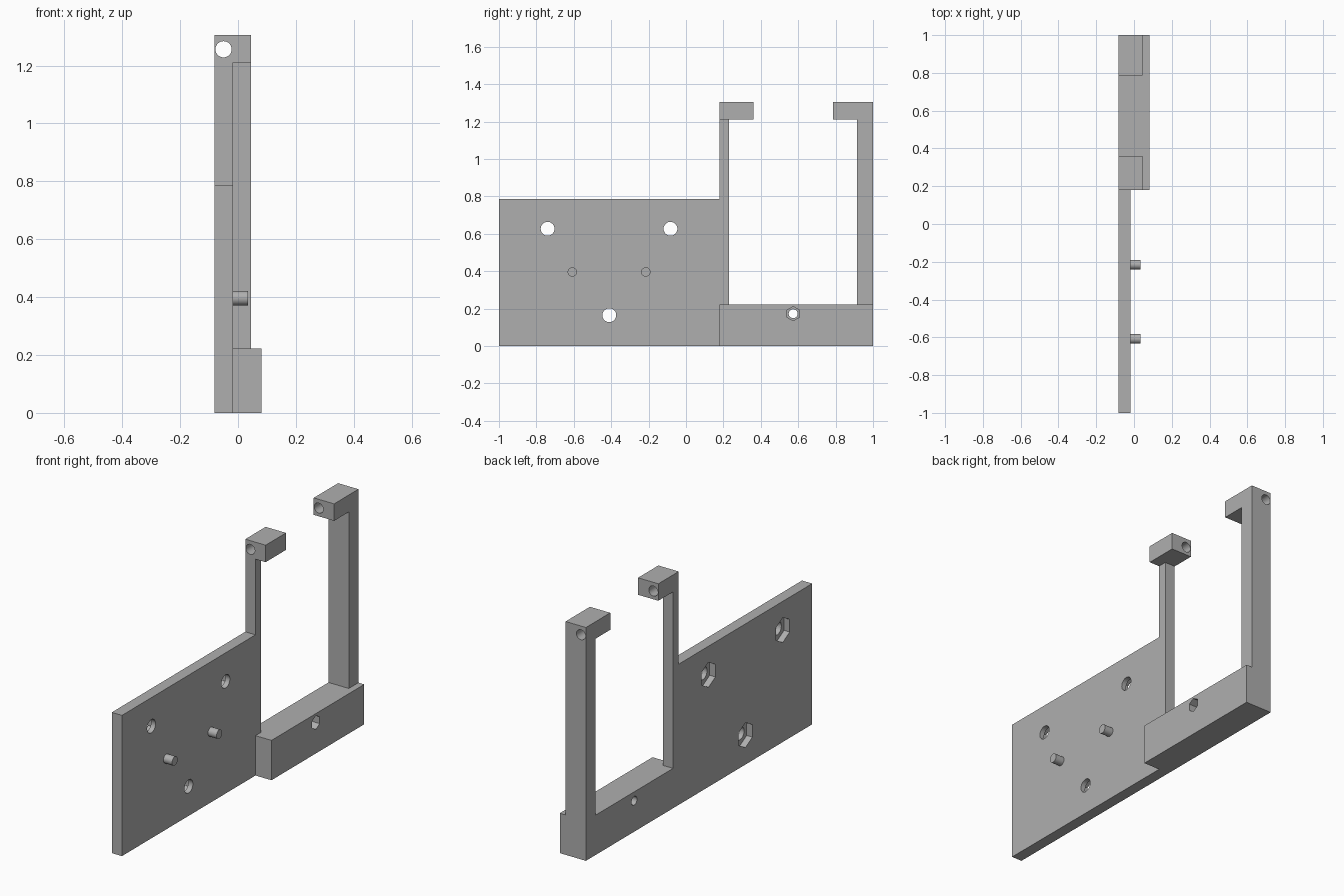
import bpy, bmesh, math
from mathutils import Matrix, Vector

cube = bpy.data.objects.get("Cube")
if cube:
    bpy.data.objects.remove(cube, do_unlink=True)

# One plain grey for the whole bracket
grey = bpy.data.materials.new("light_grey")
grey.use_nodes = True
colour = (0.43, 0.43, 0.43, 1)
grey.diffuse_color = colour
grey.node_tree.nodes["Principled BSDF"].inputs["Base Color"].default_value = colour

BACK, PLATE, HEAD, FRONT = -0.081, -0.018, 0.045, 0.081   # x levels
BAR_TOP, HEAD_LOW, TOP = 0.223, 1.21, 1.305               # z levels


def finish(name, bm):
    bmesh.ops.recalc_face_normals(bm, faces=bm.faces)
    mesh = bpy.data.meshes.new(name)
    bm.to_mesh(mesh)
    bm.free()
    mesh.materials.append(grey)
    obj = bpy.data.objects.new(name, mesh)
    bpy.context.collection.objects.link(obj)
    return obj


def slab(name, profile, x0, x1):
    """Extrude a side (y, z) profile along x."""
    bm = bmesh.new()
    face = bm.faces.new([bm.verts.new((x0, y, z)) for y, z in profile])
    out = bmesh.ops.extrude_face_region(bm, geom=[face])
    moved = [v for v in out["geom"] if isinstance(v, bmesh.types.BMVert)]
    bmesh.ops.translate(bm, verts=moved, vec=(x1 - x0, 0, 0))
    return finish(name, bm)


def rod(name, start, end, radius, sides=32):
    """Prism between two points; six sides give a nut pocket with points up."""
    a, b = Vector(start), Vector(end)
    turn = (b - a).to_track_quat('Z', 'Y').to_matrix().to_4x4()
    bm = bmesh.new()
    bmesh.ops.create_cone(bm, cap_ends=True, segments=sides, radius1=radius,
                          radius2=radius, depth=(b - a).length)
    if sides == 6:
        # put one corner of the hexagon straight up
        corner = turn.to_3x3() @ bm.verts[:][0].co.xy.to_3d()
        up = Vector((0, 0, 1))
        spin = corner.rotation_difference(up).to_matrix().to_4x4()
        turn = spin @ turn
    bmesh.ops.transform(bm, verts=bm.verts,
                        matrix=Matrix.Translation((a + b) / 2) @ turn)
    return finish(name, bm)


def cut(obj, cutters):
    for c in cutters:
        c.hide_render = True
        mod = obj.modifiers.new("hole", 'BOOLEAN')
        mod.operation, mod.solver, mod.object = 'DIFFERENCE', 'EXACT', c
        bpy.context.view_layer.objects.active = obj
        bpy.ops.object.modifier_apply(modifier=mod.name)
        bpy.data.objects.remove(c, do_unlink=True)


# Mounting plate with the slim post rising from its end
plate = slab("mounting_plate", [(-1, 0), (0.18, 0), (0.18, BAR_TOP), (0.23, BAR_TOP),
                                (0.23, HEAD_LOW), (0.18, HEAD_LOW),
                                (0.18, 0.787), (-1, 0.787)], BACK, PLATE)
# Thick bar under the opening
bar = slab("base_bar", [(0.18, 0), (1, 0), (1, BAR_TOP), (0.18, BAR_TOP)], BACK, FRONT)
# Hook post and the block on the slim post
hook = slab("hook_post", [(0.915, BAR_TOP), (1, BAR_TOP), (1, TOP), (0.785, TOP),
                          (0.785, HEAD_LOW), (0.915, HEAD_LOW)], BACK, HEAD)
block = slab("slim_post_head", [(0.18, HEAD_LOW), (0.36, HEAD_LOW),
                                (0.36, TOP), (0.18, TOP)], BACK, HEAD)

# Screw holes through the plate, each with a nut pocket at the back
for y, z in [(-0.74, 0.627), (-0.083, 0.627), (-0.41, 0.165)]:
    cut(plate, [rod("hole_cutter", (-0.2, y, z), (0.2, y, z), 0.037),
                rod("nut_cutter", (-0.2, y, z), (BACK + 0.035, y, z), 0.07, 6)])

# Bar hole with its pocket on the front side
cut(bar, [rod("hole_cutter", (-0.2, 0.573, 0.173), (0.2, 0.573, 0.173), 0.024),
          rod("nut_cutter", (FRONT - 0.05, 0.573, 0.173), (0.2, 0.573, 0.173), 0.038, 6)])

# Pin hole lengthwise through both heads
for head in (hook, block):
    cut(head, [rod("pin_cutter", (-0.05, 0, 1.256), (-0.05, 1.2, 1.256), 0.028)])

# Locating pegs
pegs = [rod("locating_peg_" + tag, (PLATE - 0.01, y, 0.396), (0.035, y, 0.396), 0.025)
        for tag, y in (("outer", -0.608), ("inner", -0.215))]

bpy.ops.object.select_all(action='DESELECT')
for obj in [plate, bar, hook, block] + pegs:
    obj.select_set(True)
bpy.context.view_layer.objects.active = plate
bpy.ops.object.shade_smooth_by_angle(angle=math.radians(30))
